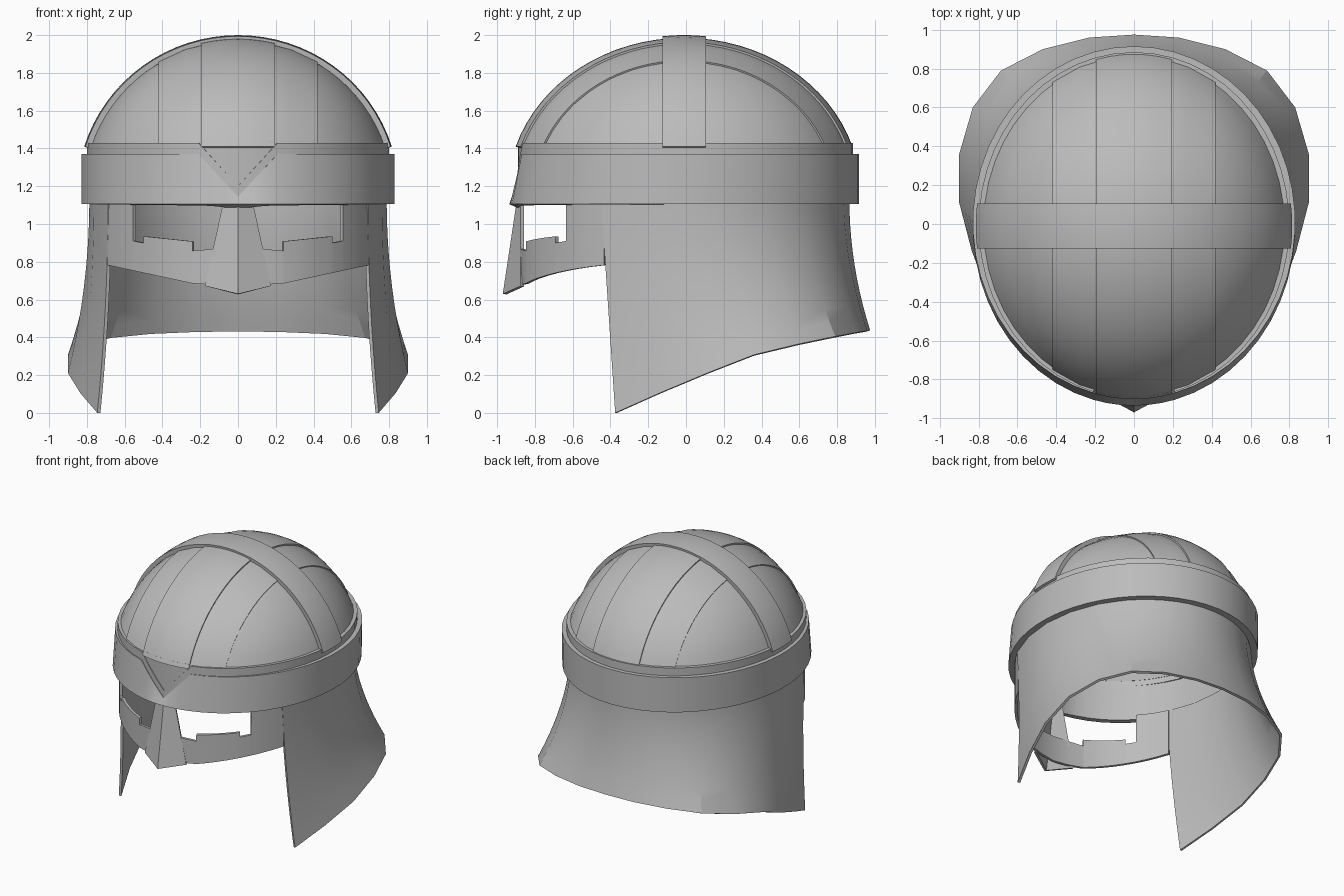
import bpy, bmesh
from math import sin, cos, asin, acos, sqrt, pi
from mathutils import Vector

if "Cube" in bpy.data.objects:
    bpy.data.objects.remove(bpy.data.objects["Cube"])

STEEL = (0.5, 0.5, 0.5, 1)
steel = bpy.data.materials.new("steel grey")
steel.use_nodes = True
steel.diffuse_color = STEEL
steel.node_tree.nodes["Principled BSDF"].inputs["Base Color"].default_value = STEEL


def sheet(name, rows, thickness, closed=False):
    """Skin a grid of points, thicken it inwards and shade it."""
    bm = bmesh.new()
    grid = [[bm.verts.new(p) for p in row] for row in rows]
    for low, high in zip(grid, grid[1:]):
        n = len(low)
        for i in range(n if closed else n - 1):
            j = (i + 1) % n
            bm.faces.new((low[i], low[j], high[j], high[i]))
    bmesh.ops.remove_doubles(bm, verts=bm.verts, dist=0.0005)
    bm.normal_update()
    middle = Vector((0, 0, 1))
    if sum(f.normal.dot(f.calc_center_median() - middle) for f in bm.faces) < 0:
        bmesh.ops.reverse_faces(bm, faces=bm.faces)
    mesh = bpy.data.meshes.new(name)
    bm.to_mesh(mesh)
    bm.free()
    mesh.materials.append(steel)
    obj = bpy.data.objects.new(name, mesh)
    bpy.context.collection.objects.link(obj)
    solid = obj.modifiers.new("thickness", 'SOLIDIFY')
    solid.thickness = thickness
    solid.offset = -1
    bpy.ops.object.select_all(action='DESELECT')
    obj.select_set(True)
    bpy.context.view_layer.objects.active = obj
    bpy.ops.object.modifier_apply(modifier="thickness")
    bpy.ops.object.shade_smooth_by_angle(angle=0.4)
    return obj


def spread(lo, hi, n):
    return [lo + (hi - lo) * i / n for i in range(n + 1)]


def lerp(points, x):
    """Read a height from a short list of (x, z) points."""
    for (x0, z0), (x1, z1) in zip(points, points[1:]):
        if x <= x1:
            return z0 + (z1 - z0) * (x - x0) / (x1 - x0)
    return points[-1][1]


def front_arc(x, z, a, b, cy):
    return (x, cy - b * sqrt(1 - (x / a) ** 2), z)


# Dome: ellipsoid cap with a raised strip layout
BASE, ZC, CY = 1.41, 1.16, -0.01
A, B, C = 0.823, 0.92, 0.81

rings = []
for t in spread(acos((BASE - ZC) / C), 0, 12):
    rings.append([(A * sin(t) * sin(p), CY + B * sin(t) * cos(p), ZC + C * cos(t))
                  for p in spread(0, 2 * pi, 48)[:-1]])
sheet("dome", rings, 0.03, closed=True)


def dome_strip(name, lo, hi, lift, crosswise=False):
    """Raised plate following the dome between two parallel cuts."""
    across, along = (B, A) if crosswise else (A, B)
    across, along, c = across + lift, along + lift, C + lift
    rows = []
    for u in spread(lo, hi, 6):
        s = sqrt(1 - (u / across) ** 2)
        end = acos((BASE - ZC) / (c * s))
        row = []
        for t in spread(-end, end, 32):
            v, z = along * s * sin(t), ZC + c * s * cos(t)
            row.append((v, CY + u, z) if crosswise else (u, CY + v, z))
        rows.append(row)
    sheet(name, rows, 0.03)


dome_strip("wide_crest_plate", -0.42, 0.42, 0.008)
dome_strip("center_crest_plate", -0.195, 0.195, 0.016)
dome_strip("cross_strap", -0.115, 0.115, 0.03, crosswise=True)

# Brow band and rim, both dipping to a V at the front
V_HALF = 0.21


def v_line(x, y, point, top):
    if y > 0 or abs(x) > V_HALF:
        return top
    return point + (top - point) * abs(x) / V_HALF


def ring(name, a, b, cy, bottom, top, thickness):
    edge = asin(V_HALF / a)
    angles = spread(-edge, edge, 6) + spread(edge, 2 * pi - edge, 46)[1:-1]
    rows = [[], []]
    for p in angles:
        x, y = a * sin(p), -cos(p)
        for row, level, k in zip(rows, (bottom, top), (0, 1)):
            z = level(x, y)
            row.append((x, cy[k] + b[k] * y, z))
    sheet(name, rows, thickness, closed=True)


ring("brow_band", 0.83, (0.925, 0.907), (-0.01, 0.008),
     lambda x, y: 1.105, lambda x, y: v_line(x, y, 1.145, 1.37), 0.05)
ring("dome_rim", 0.8, (0.89, 0.89), (-0.005, -0.005),
     lambda x, y: v_line(x, y, 1.14, 1.36), lambda x, y: v_line(x, y, 1.2, 1.43), 0.035)

# Pointed plate that carries the crest down into the V
xs = spread(-0.19, 0.19, 6)
sheet("brow_point", [[front_arc(x, z(x), 0.8, 0.88, CY) for x in xs]
                     for z in (lambda x: 1.17 + 1.15 * abs(x), lambda x: 1.44)], 0.02)

# Face mask with stepped eye openings
TOP = [(0, 0.868), (0.13, 0.868), (0.24, 0.858), (0.241, 0.908), (0.5, 0.935),
       (0.501, 0.9), (0.555, 0.91), (0.556, 1.13), (0.69, 1.13)]
BOTTOM = [(0, 0.67), (0.24, 0.685), (0.69, 0.782)]
half = sorted({x for x, z in TOP} | {0.31, 0.37, 0.435, 0.6, 0.645})
xs = [-x for x in reversed(half[1:])] + half
sheet("face_mask", [[front_arc(x, lerp(line, abs(x)), 0.785, 0.87, -0.02) for x in xs]
                    for line in (BOTTOM, TOP)], 0.02)

# Ridged nose guard
sheet("nose_guard", [
    [(-0.175, -0.875, 0.672), (0, -0.97, 0.63), (0.175, -0.875, 0.672)],
    [(-0.075, -0.875, 1.13), (0, -0.895, 1.13), (0.075, -0.875, 1.13)]], 0.02)

# Flared neck guard: elliptical top lofted to a sweeping lower edge
HEM = [(0, 0.975, 0.437), (0.23, 0.96, 0.434), (0.47, 0.9, 0.425), (0.685, 0.79, 0.405),
       (0.83, 0.6, 0.366), (0.9, 0.36, 0.308), (0.9, 0.11, 0.21), (0.835, -0.14, 0.105),
       (0.745, -0.375, 0)]
columns = []
for i, (hx, hy, hz) in enumerate(HEM):
    p = i / 8 * acos(-0.43 / 0.885)
    tx, ty = 0.787 * sin(p), -0.02 + 0.885 * cos(p)
    columns.append([(tx + (hx - tx) * t ** 2, ty + (hy - ty) * t ** (2 - i / 8),
                     1.13 + (hz - 1.13) * t) for t in spread(0, 1, 10)])
mirrored = [[(-x, y, z) for x, y, z in col] for col in reversed(columns[1:])]
sheet("neck_guard", mirrored + columns, 0.018)
